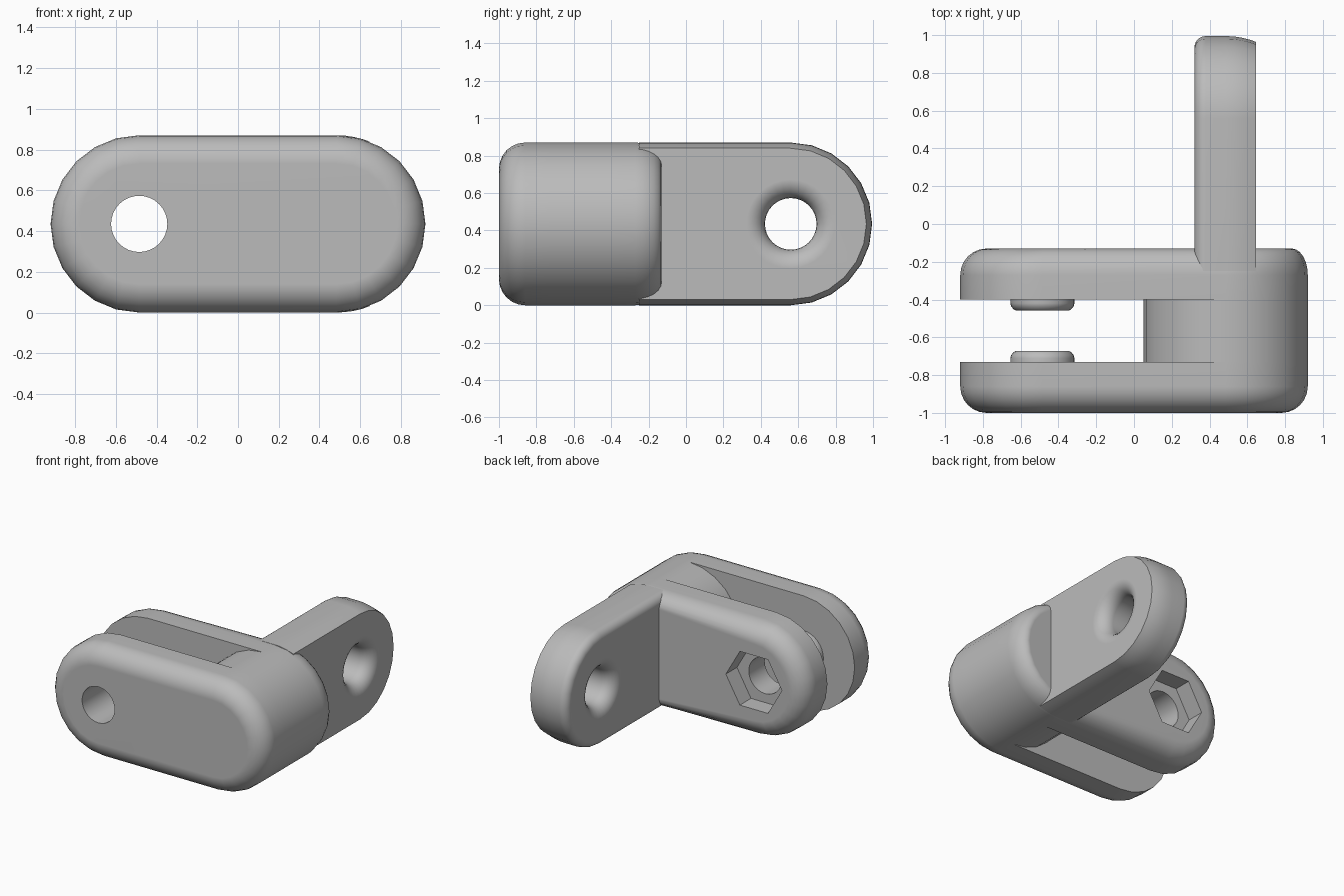
import bpy, bmesh
from math import sin, cos, pi, sqrt
from mathutils import Vector

if "Cube" in bpy.data.objects:
    bpy.data.objects.remove(bpy.data.objects["Cube"], do_unlink=True)

R = 0.435            # half height of every rounded end
CX = 0.485           # distance of the end centres from the middle
BORE = 0.138
PIVOT = (-CX, R)     # x, z of the pivot bore
EYE = (0.56, R)      # y, z of the arm eye

grey = bpy.data.materials.new("plain_grey")
grey.use_nodes = True
GREY = (0.5, 0.5, 0.5, 1)
grey.diffuse_color = GREY
grey.node_tree.nodes["Principled BSDF"].inputs["Base Color"].default_value = GREY


def loft(name, rings):
    """Closed solid through rings of equal point count."""
    bm = bmesh.new()
    loops = [[bm.verts.new(p) for p in ring] for ring in rings]
    n = len(loops[0])
    for a, b in zip(loops, loops[1:]):
        for i in range(n):
            j = (i + 1) % n
            bm.faces.new((a[i], a[j], b[j], b[i]))
    bm.faces.new(loops[0])
    bm.faces.new(loops[-1])
    bmesh.ops.recalc_face_normals(bm, faces=bm.faces[:])
    mesh = bpy.data.meshes.new(name)
    bm.to_mesh(mesh)
    bm.free()
    mesh.materials.append(grey)
    obj = bpy.data.objects.new(name, mesh)
    bpy.context.collection.objects.link(obj)
    return obj


def fillet(r, n=6):
    """Pairs of depth below the face and inset from the side."""
    return [(r * (1 - cos(i * pi / 2 / n)), r * (1 - sin(i * pi / 2 / n))) for i in range(n + 1)]


def arc(r, start, n=12):
    return [(r * cos(start + i * pi / n), r * sin(start + i * pi / n)) for i in range(n + 1)]


def stadium(y, left_inset, right_inset):
    right = [Vector((CX + u, y, R + v)) for u, v in arc(R - right_inset, -pi / 2)]
    left = [Vector((-CX + u, y, R + v)) for u, v in arc(R - left_inset, pi / 2)]
    return right + left


def lathe(name, axis, centre, profile, sides=32, turn=0.0):
    """Revolved solid from (position, radius) pairs along x or y."""
    rings = []
    for pos, r in profile:
        ring = []
        for i in range(sides):
            t = turn + 2 * pi * i / sides
            u, v = centre[0] + r * cos(t), centre[1] + r * sin(t)
            ring.append(Vector((u, pos, v) if axis == "y" else (pos, u, v)))
        rings.append(ring)
    return loft(name, rings)


def cut(obj, cutter):
    cutter.hide_render = True
    mod = obj.modifiers.new("cut", "BOOLEAN")
    mod.operation = "DIFFERENCE"
    mod.solver = "EXACT"
    mod.object = cutter
    activate(obj)
    bpy.ops.object.modifier_apply(modifier=mod.name)


def activate(obj):
    bpy.ops.object.select_all(action="DESELECT")
    obj.select_set(True)
    bpy.context.view_layer.objects.active = obj


# Clevis plates, with a softer round on the back plate's free end
front_plate = loft("front_plate", [stadium(-1 + d, s, s) for d, s in fillet(0.14)]
                   + [stadium(-0.73, 0, 0)])
back_rings = [stadium(-0.13 - d, s, s * 0.6) for d, s in fillet(0.14)]
back_plate = loft("back_plate", back_rings + [stadium(-0.4, 0, 0)])

# Round core joining the plates
core = lathe("core", "y", (CX, R), [(-0.73, R), (-0.4, R)], sides=24)

# Rounded bosses facing each other in the slot
boss_profile = [(-0.01, 0.17), (0.02, 0.17), (0.037, 0.165), (0.052, 0.152), (0.058, 0.141)]
front_boss = lathe("front_boss", "y", PIVOT, [(-0.73 + h, r) for h, r in boss_profile])
back_boss = lathe("back_boss", "y", PIVOT, [(-0.4 - h, r) for h, r in boss_profile])


# Side arm: crowned across its thickness, rounded on its inner edge
def arm_ring(x, inset):
    tip = [Vector((x, EYE[0] + u, R + v)) for u, v in arc(R - inset, -pi / 2)]
    root = [Vector((x, -0.25, R + side * (R - inset))) for side in (1, -1)]
    return tip + root


inner_edge = [(0.32 + d, s) for d, s in fillet(0.06)]
crown = [(x, R - sqrt(R * R - (x - CX) ** 2)) for x in (0.485, 0.53, 0.57, 0.61, 0.645)]
arm = loft("arm", [arm_ring(x, s) for x, s in inner_edge + crown])

# Pivot bore, hexagonal nut pocket and flared eye
bore = lathe("bore_cutter", "y", PIVOT, [(-1.2, BORE), (0.1, BORE)])
pocket = lathe("pocket_cutter", "y", PIVOT, [(-0.265, 0.238), (0.1, 0.238)], sides=6)
FLARE = 0.1
flare = [(d, BORE + s) for d, s in
         [(FLARE * (1 - cos(i * pi / 12)), FLARE * (1 - sin(i * pi / 12))) for i in range(7)]]
near = [(0.32 + d, r) for d, r in flare]
far = [(0.645 - d, r) for d, r in reversed(flare)]
wide = BORE + FLARE
eye = lathe("eye_cutter", "x", EYE, [(0.25, wide)] + near + far + [(0.72, wide)])

for part in (front_plate, back_plate, front_boss, back_boss):
    cut(part, bore)
cut(back_plate, pocket)
cut(arm, eye)
for helper in (bore, pocket, eye):
    bpy.data.objects.remove(helper, do_unlink=True)

# Smooth rounds with crisp corners and flat faces kept flat
for part in (front_plate, back_plate, core, front_boss, back_boss, arm):
    activate(part)
    bpy.ops.object.shade_smooth_by_angle(angle=pi / 6)
    weighted = part.modifiers.new("weighted_normals", "WEIGHTED_NORMAL")
    weighted.keep_sharp = True
